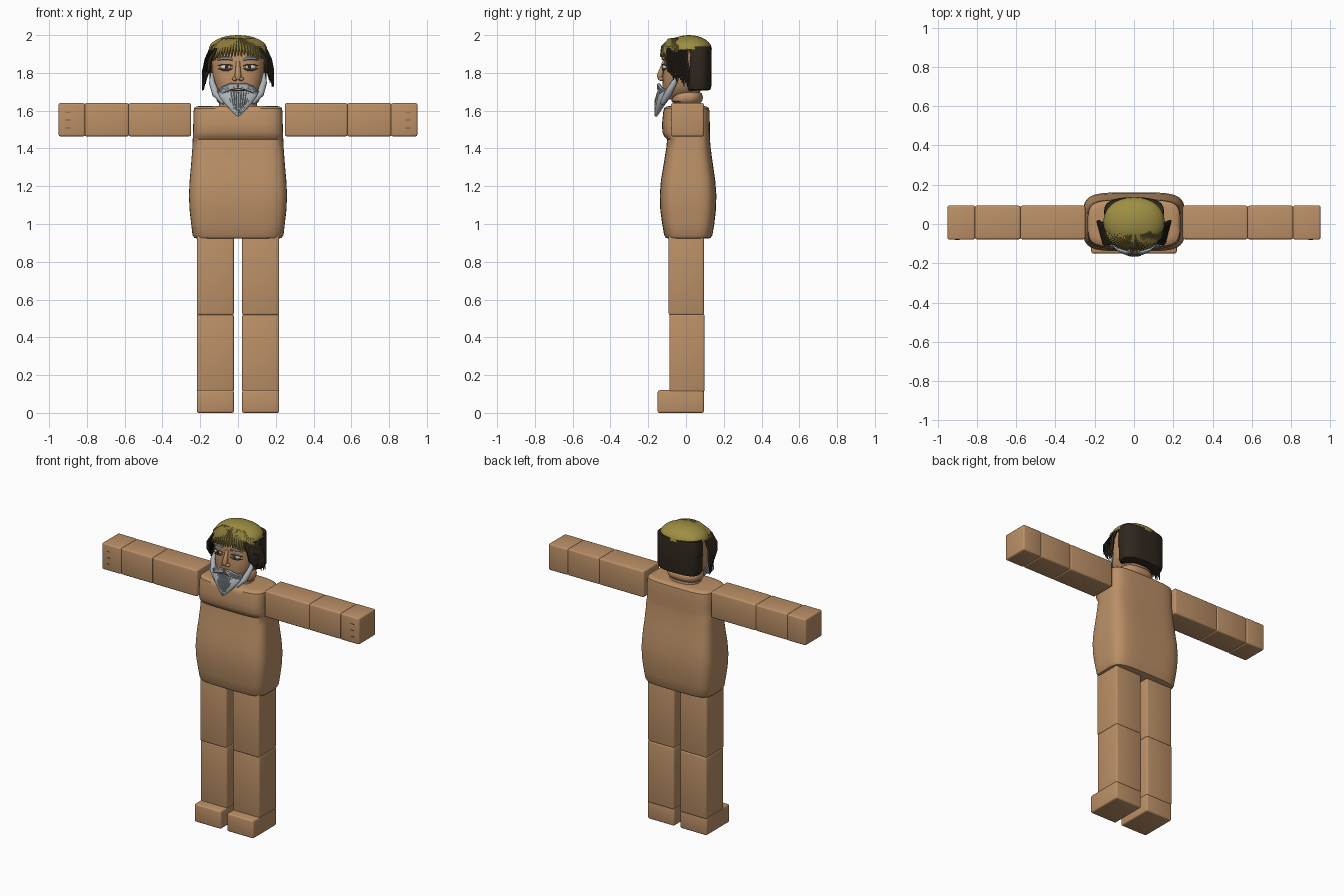
import bpy, bmesh, math, random
from mathutils import Vector

random.seed(4)
if "Cube" in bpy.data.objects:
    bpy.data.objects.remove(bpy.data.objects["Cube"])


def material(name, r, g, b):
    m = bpy.data.materials.new(name)
    m.use_nodes = True
    m.diffuse_color = (r, g, b, 1)
    m.node_tree.nodes["Principled BSDF"].inputs["Base Color"].default_value = (r, g, b, 1)
    return m


SKIN = material("skin tan", 0.5, 0.28, 0.135)
SHADE = material("skin brown", 0.2, 0.09, 0.04)
DARK = material("dark hair", 0.03, 0.021, 0.013)
GOLD = material("olive gold", 0.34, 0.27, 0.055)
FRINGE = material("fringe gold", 0.25, 0.19, 0.045)
GREY = material("beard grey", 0.42, 0.46, 0.49)
WHITE = material("eye white", 0.7, 0.7, 0.66)


def finish(name, bm, mat, smooth=True, angle=40):
    bmesh.ops.recalc_face_normals(bm, faces=bm.faces)
    me = bpy.data.meshes.new(name)
    bm.to_mesh(me)
    bm.free()
    ob = bpy.data.objects.new(name, me)
    bpy.context.collection.objects.link(ob)
    me.materials.append(mat)
    if smooth:
        bpy.ops.object.select_all(action="DESELECT")
        ob.select_set(True)
        bpy.context.view_layer.objects.active = ob
        bpy.ops.object.shade_smooth_by_angle(angle=math.radians(angle))
    return ob


def skin_rings(bm, rings):
    """Join rings of points into a closed, capped surface."""
    rows = [[bm.verts.new(p) for p in ring] for ring in rings]
    n = len(rows[0])
    for a, b in zip(rows, rows[1:]):
        for i in range(n):
            bm.faces.new((a[i], a[(i + 1) % n], b[(i + 1) % n], b[i]))
    bm.faces.new(rows[0])
    bm.faces.new(rows[-1])


def loft(name, sections, mat, power=2, n=40):
    """Stack superellipses given as (z, half width, front y, back y)."""
    rings = []
    for z, hx, y0, y1 in sections:
        ring = []
        for i in range(n):
            c, s = math.cos(math.tau * (i + .5) / n), math.sin(math.tau * (i + .5) / n)
            ring.append((math.copysign(abs(c) ** (2 / power), c) * hx,
                         (y0 + y1) / 2 + math.copysign(abs(s) ** (2 / power), s) * (y1 - y0) / 2, z))
        rings.append(ring)
    bm = bmesh.new()
    skin_rings(bm, rings)
    return finish(name, bm, mat)


def tube(bm, points, radii, n=6):
    """Tapered strand through the points."""
    pts = [Vector(p) for p in points]
    rings = []
    for i, p in enumerate(pts):
        d = (pts[min(i + 1, len(pts) - 1)] - pts[max(i - 1, 0)]).normalized()
        u = d.cross(Vector((0, 1, 0.01))).normalized()
        v = d.cross(u)
        rings.append([p + radii[i] * (u * math.cos(math.tau * k / n) + v * math.sin(math.tau * k / n))
                      for k in range(n)])
    skin_rings(bm, rings)


def block(name, lo, hi, mat=SKIN, bevel=0.01):
    bm = bmesh.new()
    bmesh.ops.create_cube(bm, size=1)
    for v in bm.verts:
        v.co = [(a + b) / 2 + c * (b - a) for a, b, c in zip(lo, hi, v.co)]
    if bevel:
        bmesh.ops.bevel(bm, geom=bm.edges[:], offset=bevel, segments=3, profile=0.5, affect="EDGES")
    return finish(name, bm, mat)


def ball(name, centre, size, mat):
    bm = bmesh.new()
    bmesh.ops.create_uvsphere(bm, u_segments=16, v_segments=10, radius=1)
    for v in bm.verts:
        v.co = Vector(centre) + Vector([a * b for a, b in zip(v.co, size)])
    return finish(name, bm, mat, angle=80)


# Limbs, mirrored left and right
LIMBS = [("foot", (.022, .218), (-.15, .095), (0, .12)),
         ("lower_leg", (.022, .218), (-.088, .098), (.11, .522)),
         ("upper_leg", (.022, .218), (-.092, .095), (.518, .96)),
         ("upper_arm", (.248, .58), (-.078, .093), (1.464, 1.64)),
         ("forearm", (.578, .812), (-.078, .093), (1.464, 1.64)),
         ("hand", (.81, .95), (-.08, .095), (1.464, 1.64))]
for side, s in (("left", 1), ("right", -1)):
    for part, xs, ys, zs in LIMBS:
        x0, x1 = sorted((xs[0] * s, xs[1] * s))
        block(f"{side}_{part}", (x0, ys[0], zs[0]), (x1, ys[1], zs[1]))
    # Finger creases
    for k, z in enumerate((1.508, 1.55, 1.592)):
        x = .9 * s
        block(f"{side}_finger_crease_{k}", (x - .012, -.082, z - .002), (x + .012, -.078, z + .002), SHADE, 0)

# Torso with belly, chest step and rounded rims
loft("torso", [(.922, .215, -.09, .115), (.927, .232, -.108, .132), (.942, .241, -.116, .14),
               (1.0, .248, -.126, .15), (1.07, .256, -.136, .158), (1.15, .26, -.139, .161),
               (1.23, .256, -.133, .155), (1.32, .248, -.118, .142), (1.4, .242, -.105, .131),
               (1.447, .24, -.1, .127), (1.462, .239, -.115, .126), (1.485, .238, -.125, .126),
               (1.53, .237, -.127, .126), (1.59, .236, -.121, .125), (1.612, .233, -.117, .122),
               (1.622, .222, -.105, .11), (1.625, .2, -.085, .09)], SKIN, 4.5, 64)

# Neck with two rolls
loft("neck", [(1.6, .1, -.07, .08), (1.64, .1, -.065, .075), (1.65, .112, -.077, .085),
              (1.67, .116, -.08, .09), (1.69, .11, -.075, .084), (1.697, .1, -.065, .075),
              (1.73, .1, -.065, .08)], SKIN, 2.4)

# Skull and face
loft("head", [(1.66, .06, -.1, .02), (1.69, .1, -.117, .06), (1.73, .125, -.125, .1),
              (1.79, .137, -.122, .115), (1.85, .14, -.118, .12), (1.9, .142, -.118, .12),
              (1.95, .125, -.1, .11)], SKIN, 2.5)

# Back hair and cap dome
loft("back_hair", [(1.708, .13, .0, .12), (1.712, .143, -.005, .13), (1.73, .15, -.01, .134),
                   (1.925, .152, -.012, .136), (1.94, .15, -.012, .134)], DARK, 2.7, 48)
loft("cap_dome", [(1.925 + .075 * math.sin(t), .155 * math.cos(t), .015 - .122 * math.cos(t),
                   .015 + .122 * math.cos(t)) for t in [k * math.pi / 18.4 for k in range(10)]],
     GOLD, 2.2, 48)

# Fringe fanning from the crown over the forehead
bm = bmesh.new()
for k in range(27):
    a = math.radians(-84 + 168 * k / 26)
    sx, cy = math.sin(a), math.cos(a)
    drop = 1.895 - .03 * abs(sx) + random.uniform(-.008, .008)
    tube(bm, [(.01 * sx, -.03, 1.986), (.08 * sx, -.035 - .055 * cy, 1.975),
              (.135 * sx, -.035 - .088 * cy, 1.935), (.155 * sx, -.035 - .1 * cy, drop)],
         [.004, .008, .011, .003], 5)
finish("fringe", bm, FRINGE)

for side, s in (("left", 1), ("right", -1)):
    # Loose side locks
    bm = bmesh.new()
    for k in range(12):
        f = k / 11
        y = -.095 + .1 * f
        tip = 1.79 - .075 * f + random.uniform(-.02, .02)
        tube(bm, [(s * (.115 + .03 * f), y, 1.93), (s * (.148 + .02 * f), y - .005, 1.87),
                  (s * (.155 + .026 * f), y + .006, 1.81), (s * (.16 + .028 * f), y + .012, tip)],
             [.008, .012, .011, .002], 5)
    finish(f"{side}_side_locks", bm, DARK)

    # Sideburn and whiskers running into the beard
    bm = bmesh.new()
    tube(bm, [(s * .138, -.035, 1.8), (s * .138, -.062, 1.75), (s * .118, -.095, 1.69),
              (s * .075, -.125, 1.64)], [.006, .016, .02, .012], 10)
    finish(f"{side}_sideburn", bm, GREY)

    # Moustache
    bm = bmesh.new()
    for k in range(3):
        tube(bm, [(s * .003, -.142, 1.738 - .008 * k), (s * .04, -.145, 1.736 - .009 * k),
                  (s * .08, -.132, 1.72 - .01 * k), (s * .112, -.105, 1.698 - .008 * k)],
             [.006, .01, .009, .002])
    finish(f"{side}_moustache", bm, GREY)

    # Eye, lids, brow and nostril
    ball(f"{side}_eye", (s * .066, -.112, 1.832), (.03, .014, .014), WHITE)
    ball(f"{side}_pupil", (s * .062, -.123, 1.832), (.009, .006, .01), DARK)
    for lid, mat, y, z, bend, r in (("upper_lid", SHADE, -.122, 1.844, .007, .004),
                                    ("eye_bag", SHADE, -.122, 1.815, -.008, .004),
                                    ("brow", GREY, -.12, 1.878, .01, .009)):
        bm = bmesh.new()
        tube(bm, [(s * .028, y, z - bend), (s * .05, y - .002, z), (s * .08, y + .002, z),
                  (s * .108, y + .018, z - bend)], [r * .6, r, r, r * .4])
        finish(f"{side}_{lid}", bm, mat)
    ball(f"{side}_nostril", (s * .017, -.132, 1.768), (.014, .014, .011), SKIN)

# Nose
bm = bmesh.new()
tube(bm, [(0, -.115, 1.86), (0, -.127, 1.82), (0, -.138, 1.785), (0, -.136, 1.765)],
     [.01, .013, .018, .012], 10)
finish("nose", bm, SKIN)

# Pointed beard with hanging strands over a solid core
loft("beard", [(1.57, .006, -.163, -.152), (1.6, .038, -.165, -.132), (1.64, .075, -.16, -.105),
               (1.675, .1, -.152, -.08), (1.7, .106, -.14, -.075), (1.715, .09, -.13, -.075)], GREY, 2.3)
bm = bmesh.new()
for k in range(15):
    f = -1 + 2 * k / 14
    tube(bm, [(.095 * f, -.148 + .045 * f * f, 1.7), (.075 * f, -.161 + .03 * f * f, 1.65),
              (.045 * f, -.164 + .015 * f * f, 1.572 + .05 * abs(f))], [.005, .007, .002], 5)
finish("beard_strands", bm, GREY)
block("mouth", (-.04, -.147, 1.703), (.04, -.139, 1.709), SHADE, 0)
